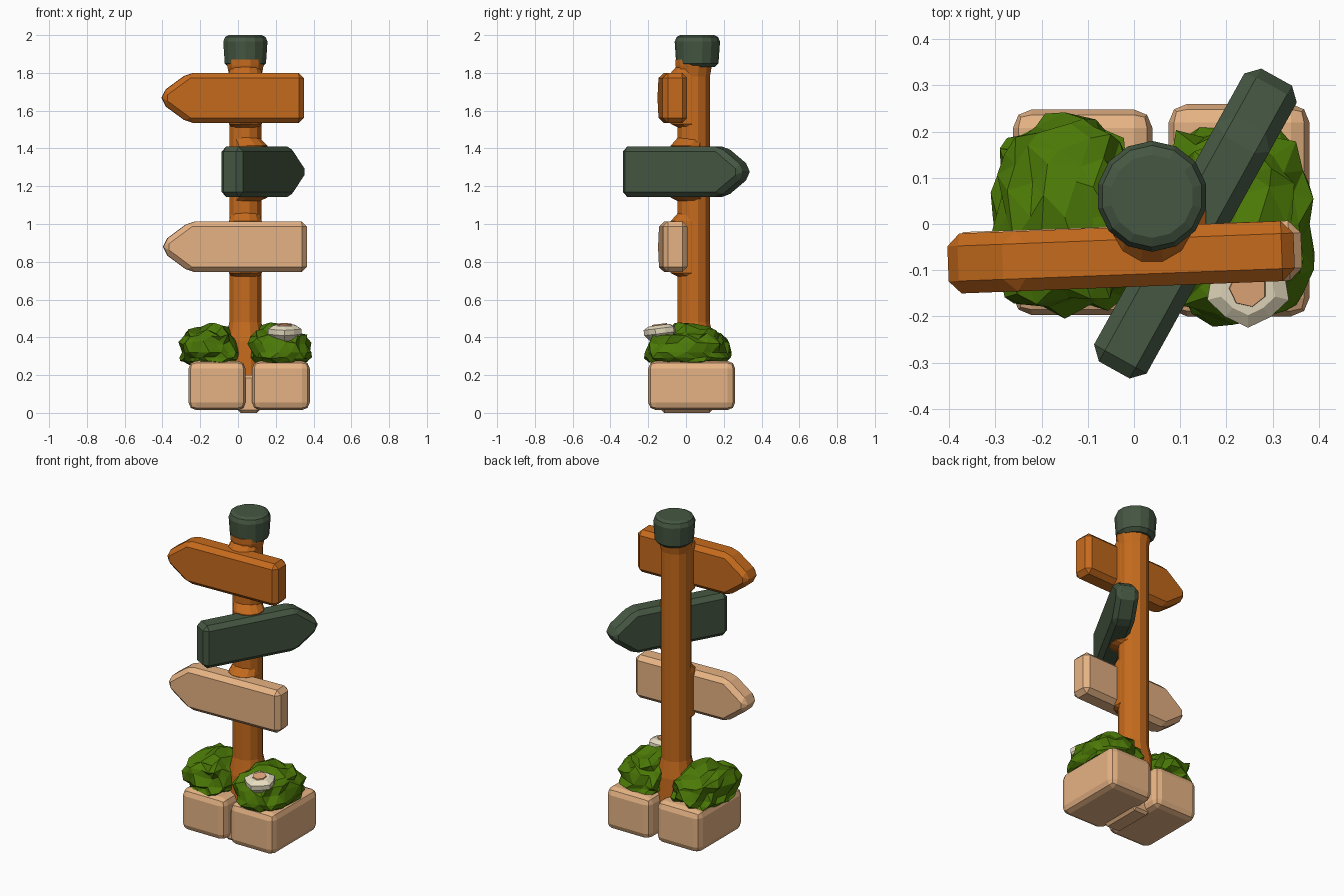
import bpy, bmesh, math, random
from mathutils import Vector, Matrix

if "Cube" in bpy.data.objects:
    bpy.data.objects.remove(bpy.data.objects["Cube"])

random.seed(4)


def mat(name, r, g, b):
    m = bpy.data.materials.new(name)
    m.diffuse_color = (r, g, b, 1)
    m.use_nodes = True
    m.node_tree.nodes["Principled BSDF"].inputs["Base Color"].default_value = m.diffuse_color
    return m


ORANGE = mat("orange_wood", 0.56, 0.145, 0.012)
TAN = mat("tan", 0.79, 0.45, 0.23)
DARK = mat("dark_green", 0.06, 0.095, 0.055)
LEAF = mat("leaf_green", 0.07, 0.19, 0.002)
CREAM = mat("cream", 0.85, 0.77, 0.56)
PEACH = mat("peach", 0.83, 0.42, 0.21)


def finish(name, bm, material, bevel=0, segments=1):
    bmesh.ops.recalc_face_normals(bm, faces=bm.faces)
    me = bpy.data.meshes.new(name)
    bm.to_mesh(me)
    bm.free()
    me.materials.append(material)
    ob = bpy.data.objects.new(name, me)
    bpy.context.collection.objects.link(ob)
    if bevel:
        mod = ob.modifiers.new("bevel", 'BEVEL')
        mod.width = bevel
        mod.segments = segments
        mod.limit_method = 'ANGLE'
    return ob


def lathe(name, rings, sides, material, wobble=None, sy=1.0):
    """Stack of rings (x, y, z, radius), capped at both ends."""
    bm = bmesh.new()
    loops = []
    for cx, cy, z, r in rings:
        loop = []
        for i in range(sides):
            a = 2 * math.pi * (i + 0.5) / sides
            k = r * (wobble(i) if wobble else 1)
            loop.append(bm.verts.new((cx + k * math.cos(a), cy + sy * k * math.sin(a), z)))
        loops.append(loop)
    for a, b in zip(loops, loops[1:]):
        for i in range(sides):
            j = (i + 1) % sides
            bm.faces.new((a[i], a[j], b[j], b[i]))
    bm.faces.new(loops[0])
    bm.faces.new(loops[-1])
    return finish(name, bm, material)


def box(name, x0, x1, y0, y1, z0, z1, material, bevel, segments=2):
    bm = bmesh.new()
    bmesh.ops.create_cube(bm, size=1)
    for v in bm.verts:
        v.co = ((x0 + x1) / 2 + v.co.x * (x1 - x0),
                (y0 + y1) / 2 + v.co.y * (y1 - y0),
                (z0 + z1) / 2 + v.co.z * (z1 - z0))
    return finish(name, bm, material, bevel, segments)


def sign(name, cx, cy, z0, z1, length, angle, material, thick=0.13):
    """Arrow board pointing along local +x, then turned about z."""
    h, zc, l = (z1 - z0) / 2, (z0 + z1) / 2, length / 2
    prof = [(-l, -h), (l - 0.14, -h), (l, -0.03), (l, 0.03), (l - 0.14, h), (-l, h)]
    bm = bmesh.new()
    face = bm.faces.new([bm.verts.new((u, -thick / 2, w)) for u, w in prof])
    ext = bmesh.ops.extrude_face_region(bm, geom=[face])
    for v in ext["geom"]:
        if isinstance(v, bmesh.types.BMVert):
            v.co.y += thick
    bm.transform(Matrix.Translation((cx, cy, zc)) @ Matrix.Rotation(math.radians(angle), 4, 'Z'))
    return finish(name, bm, material, 0.027, 1)


# post and cap
PX, PY = 0.039, 0.041
lathe("post", [(PX, PY, 0.2, 0.12), (PX, PY, 0.38, 0.11), (PX, PY, 0.48, 0.088),
               (PX, PY, 1.78, 0.088), (PX, PY, 1.84, 0.1), (PX, PY, 1.87, 0.1)], 12, ORANGE)
lathe("post_cap", [(PX, 0.06, 1.83, 0.09), (PX, 0.06, 1.85, 0.112), (PX, 0.06, 1.965, 0.12),
                   (PX, 0.06, 1.99, 0.11), (PX, 0.06, 2.0, 0.09)], 14, DARK)

# flared joints where the boards meet the front of the post
for n, (lo, hi) in enumerate([(0.75, 1.01), (1.15, 1.41), (1.54, 1.795)]):
    s = 0.03 if n == 1 else 0.0
    lathe(f"joint_{n}", [(PX, PY - 0.01, lo - 0.03, 0.075), (PX + s, PY - 0.035, lo - 0.01, 0.09),
                         (PX + s, PY - 0.035, hi + 0.005, 0.09), (PX, PY - 0.01, hi + 0.05, 0.075)],
          12, ORANGE)

# arrow boards
sign("top_board", -0.028, -0.072, 1.535, 1.8, 0.75, 182.2, ORANGE)
sign("middle_board", 0.133, 0.001, 1.143, 1.41, 0.725, 61, DARK)
sign("bottom_board", -0.016, -0.07, 0.745, 1.013, 0.758, 182, TAN)

# stone planter base
box("left_base_block", -0.262, 0.04, -0.197, 0.248, 0.015, 0.275, TAN, 0.04)
box("right_base_block", 0.075, 0.38, -0.2, 0.26, 0.015, 0.275, TAN, 0.04)
box("base_joint", 0.0, 0.115, -0.13, 0.14, 0.0, 0.2, TAN, 0.015, 1)

FLOWER = Vector((0.247, -0.135, 0.43))


# leafy bushes: boxy jagged domes, pressed down under the flower
def bush(name, cx, cy, rx, ry):
    bm = bmesh.new()
    bmesh.ops.create_icosphere(bm, subdivisions=3, radius=1)
    for v in bm.verts:
        d = Vector([math.copysign(abs(c) ** 0.75, c) for c in v.co])
        k = random.uniform(0.82, 1.08)
        kz = random.uniform(0.72, 1.06)
        z = 0.32 + d.z * (0.155 if d.z > 0 else 0.085) * kz
        p = Vector((cx + d.x * rx * k, cy + d.y * ry * k, z))
        if (p.xy - FLOWER.xy).length < 0.11:
            p.z = min(p.z, 0.415)
        v.co = p
    return finish(name, bm, LEAF)


bush("left_bush", -0.15, 0.015, 0.16, 0.215)
bush("right_bush", 0.215, 0.0, 0.172, 0.222)

# flower, tilted a little to the front
petals = lathe("flower_petals", [(0, 0, -0.045, 0.06), (0, 0, -0.01, 0.09), (0, 0, 0.018, 0.09),
                                 (0, 0, 0.035, 0.06)], 10, CREAM,
               lambda i: 1.03 if i % 2 else 0.93, 0.95)
heart = lathe("flower_heart", [(0, 0, 0.02, 0.045), (0, 0, 0.041, 0.04)], 7, PEACH)
for ob in (petals, heart):
    ob.location = FLOWER
    ob.rotation_euler = (math.radians(7), 0, 0)
